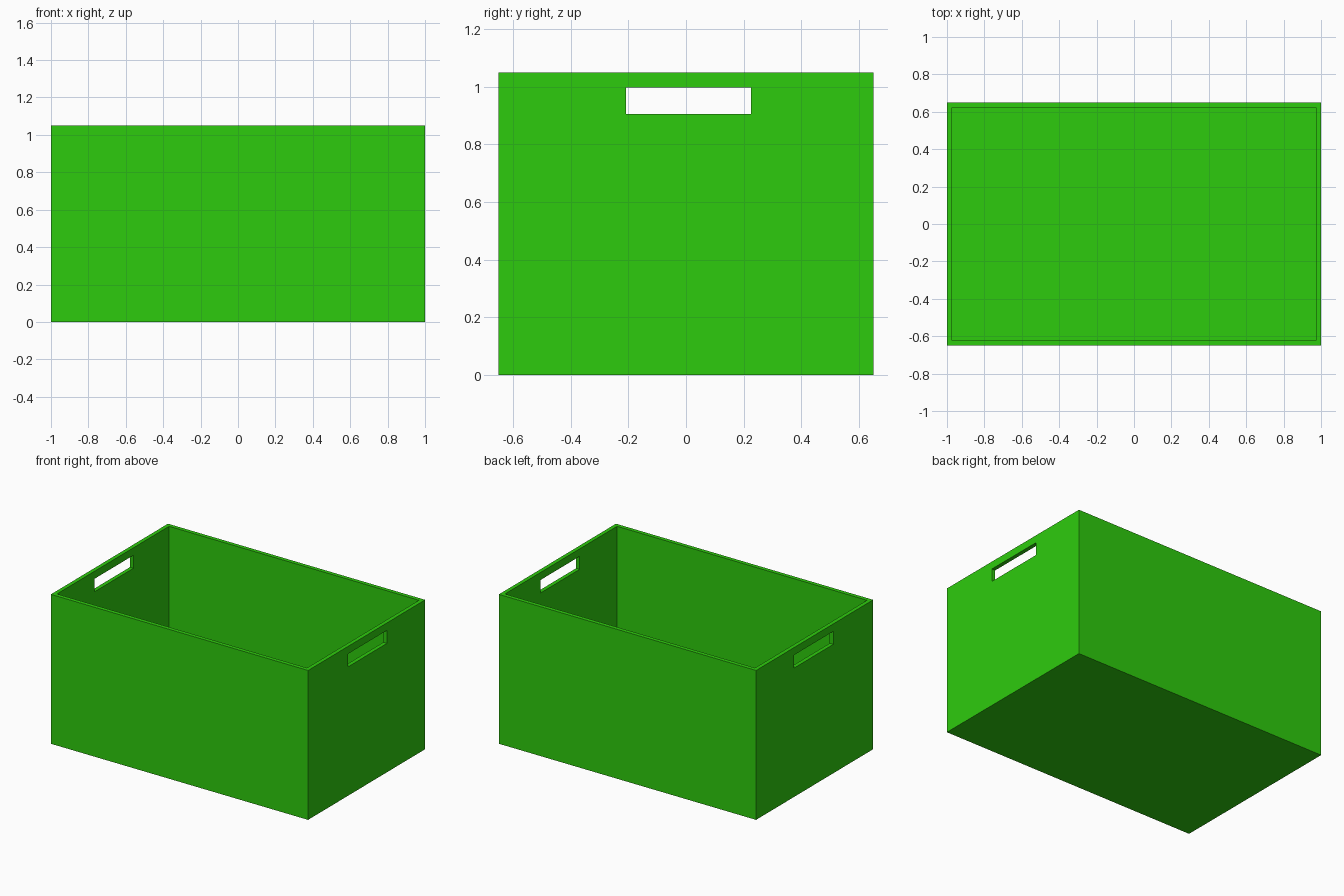
import bpy

if "Cube" in bpy.data.objects:
    bpy.data.objects.remove(bpy.data.objects["Cube"])

W, D, H = 2.0, 1.3, 1.05      # outer size
T = 0.028                     # wall and floor thickness


def block(name, lo, hi):
    """Axis-aligned box between two corners."""
    centre = [(a + b) / 2 for a, b in zip(lo, hi)]
    bpy.ops.mesh.primitive_cube_add(size=1, location=centre)
    ob = bpy.context.object
    ob.name = name
    ob.scale = [b - a for a, b in zip(lo, hi)]
    bpy.ops.object.transform_apply(location=True, rotation=False, scale=True)
    return ob


# Outer shell of the crate
crate = block("storage_crate", (-W / 2, -D / 2, 0), (W / 2, D / 2, H))

# Cutters: open cavity, and one slot passing through both end walls
cavity = block("cavity_cutter", (-W / 2 + T, -D / 2 + T, T),
               (W / 2 - T, D / 2 - T, H + 0.2))
slot = block("handle_slot_cutter", (-W / 2 - 0.2, -0.208, 0.906),
             (W / 2 + 0.2, 0.226, 0.997))

for cutter in (cavity, slot):
    mod = crate.modifiers.new(cutter.name, 'BOOLEAN')
    mod.operation = 'DIFFERENCE'
    mod.solver = 'EXACT'
    mod.object = cutter
    bpy.context.view_layer.objects.active = crate
    bpy.ops.object.modifier_apply(modifier=mod.name)
    bpy.data.objects.remove(cutter, do_unlink=True)

# Green plastic
green = bpy.data.materials.new("green_plastic")
green.diffuse_color = (0.027, 0.6, 0.004, 1)
green.use_nodes = True
green.node_tree.nodes["Principled BSDF"].inputs["Base Color"].default_value = green.diffuse_color
crate.data.materials.clear()
crate.data.materials.append(green)
